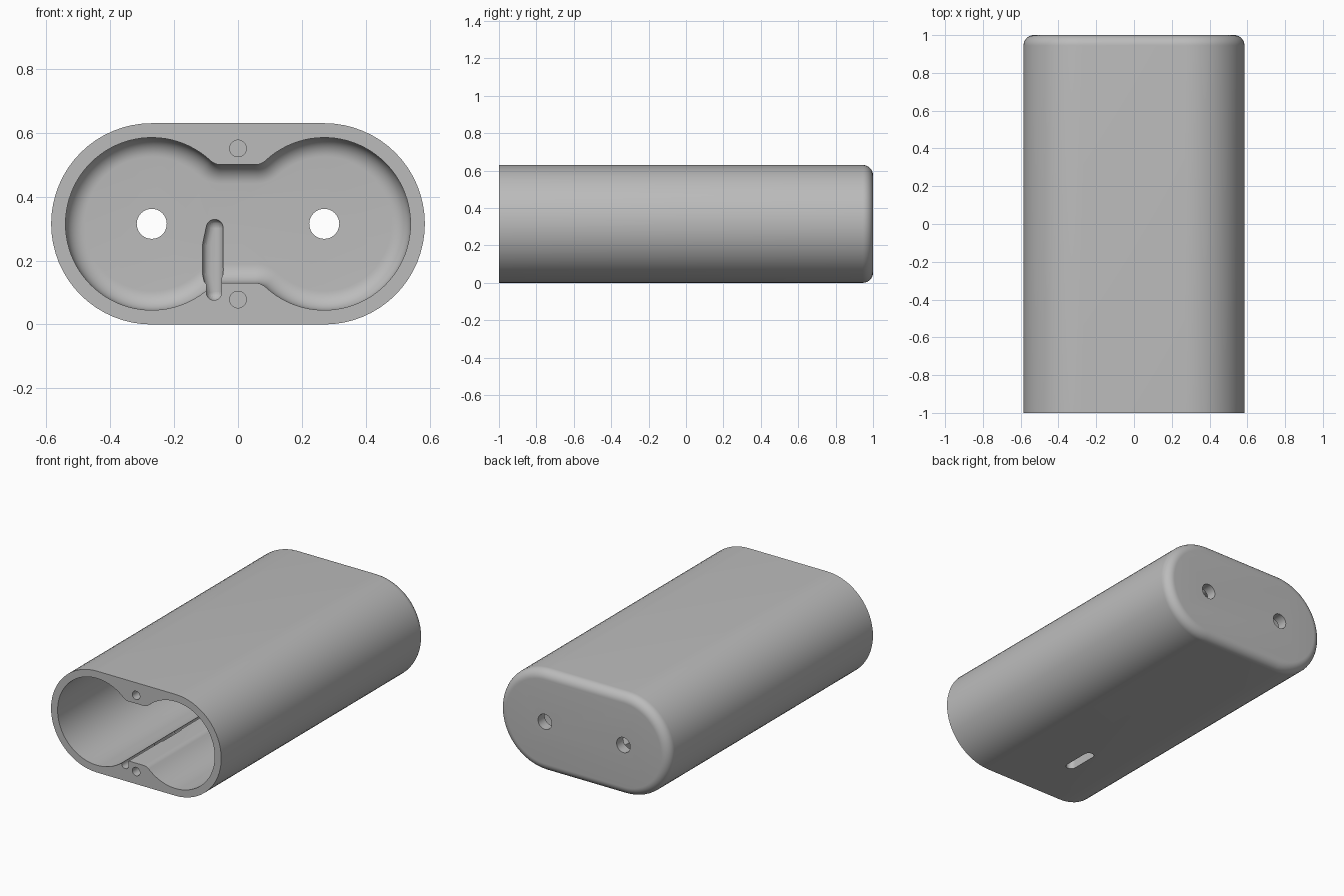
import bpy, bmesh
from math import sin, cos, pi, atan2, sqrt
from mathutils import Matrix

cube = bpy.data.objects.get("Cube")
if cube:
    bpy.data.objects.remove(cube)

MID = 0.315      # height of the centre line
CX = 0.27        # offset of the two round chambers
FLOOR = 0.935    # inner face of the end wall


def arc(cx, cz, r, a, b, n):
    return [(cx + r * cos(a + (b - a) * i / n), cz + r * sin(a + (b - a) * i / n))
            for i in range(n + 1)]


def stadium(cx, r, n=32):
    """Outline with two round ends on the x axis."""
    return arc(cx, 0, r, -pi / 2, pi / 2, n) + arc(-cx, 0, r, pi / 2, 3 * pi / 2, n)


def chamber_outline(inset):
    """Two overlapping circles joined by a neck with rounded corners."""
    r, neck, fillet = 0.27 - inset, 0.185 - inset, 0.05 + inset
    up = neck + fillet
    dx = sqrt((r + fillet) ** 2 - up ** 2)
    touch = atan2(up, -dx)
    q = arc(CX, 0, r, 0, touch, 32)
    q += arc(CX - dx, up, fillet, touch - pi, -pi / 2, 10)[1:]
    top = q + [(-x, z) for x, z in reversed(q)]
    return top + [(x, -z) for x, z in reversed(top)][1:-1]


def add_object(name, bm):
    bmesh.ops.recalc_face_normals(bm, faces=bm.faces)
    mesh = bpy.data.meshes.new(name)
    bm.to_mesh(mesh)
    bm.free()
    obj = bpy.data.objects.new(name, mesh)
    bpy.context.collection.objects.link(obj)
    return obj


def loft(name, rings):
    """Closed solid through matching rings of 3D points."""
    bm = bmesh.new()
    loops = [[bm.verts.new(p) for p in ring] for ring in rings]
    n = len(loops[0])
    for a, b in zip(loops, loops[1:]):
        for i in range(n):
            bm.faces.new((a[i], a[(i + 1) % n], b[(i + 1) % n], b[i]))
    bm.faces.new(loops[0])
    bm.faces.new(loops[-1])
    return add_object(name, bm)


def along_y(outline, y, x0=0, z0=MID):
    return [(x0 + x, y, z0 + z) for x, z in outline]


def rounded_loft(name, outline, start, end, radius, steps=10):
    """Extrude along y with a rounded edge at the far end."""
    rings = [along_y(outline(0), start)]
    for i in range(steps + 1):
        a = pi / 2 * i / steps
        rings.append(along_y(outline(radius * (1 - cos(a))), end - radius + radius * sin(a)))
    return loft(name, rings)


def round_hole(name, x, z, r, start, end):
    ring = arc(0, 0, r, 0, 2 * pi, 40)[:-1]
    return loft(name, [along_y(ring, start, x, z), along_y(ring, end, x, z)])


# Outer shell
body = rounded_loft("housing", lambda d: stadium(CX, MID - d), -1, 1, 0.055)

# Double chamber
cutters = [rounded_loft("chamber_cutter", chamber_outline, -1.1, FLOOR, 0.06)]

# Terminal holes through the end wall
for side in (-1, 1):
    cutters.append(round_hole("terminal_cutter", side * CX, MID, 0.047, 0.8, 1.1))

# Screw holes in the front rim
for z in (0.078, 0.551):
    cutters.append(round_hole("screw_cutter", 0, z, 0.026, -1.1, -0.7))

# Wire groove along the chamber floor
WIRE_X = -0.075
groove = [(z, x) for x, z in stadium(0.03, 0.024, 12)]
cutters.append(loft("groove_cutter", [along_y(groove, y, WIRE_X, 0.13) for y in (-1.1, FLOOR)]))

# Bowed wire groove in the end wall
bm = bmesh.new()
for x, z in ((-0.073, 0.302), (-0.084, 0.25), (-0.084, 0.16), (-0.073, 0.102)):
    bmesh.ops.create_uvsphere(bm, u_segments=24, v_segments=16, radius=0.027,
                              matrix=Matrix.Translation((x, FLOOR - 0.003, z)))
hull = bmesh.ops.convex_hull(bm, input=bm.verts)
inside = {v for v in hull["geom_interior"] if isinstance(v, bmesh.types.BMVert)}
bmesh.ops.delete(bm, geom=list(inside), context="VERTS")
cutters.append(add_object("wall_groove_cutter", bm))

# Cable slot through the underside
slot = stadium(0.08, 0.03, 16)
cutters.append(loft("slot_cutter", [[(WIRE_X + b, -0.58 + a, z) for a, b in slot]
                                    for z in (-0.1, 0.14)]))

# Carve everything out of the shell
bpy.context.view_layer.objects.active = body
for cutter in cutters:
    cutter.hide_render = True
    mod = body.modifiers.new("carve", "BOOLEAN")
    mod.operation = "DIFFERENCE"
    mod.solver = "EXACT"
    mod.object = cutter
    bpy.ops.object.modifier_apply(modifier=mod.name)
for cutter in cutters:
    bpy.data.objects.remove(cutter)

# Plain grey plastic
grey = bpy.data.materials.new("grey plastic")
grey.use_nodes = True
colour = (0.5, 0.5, 0.5, 1)
grey.diffuse_color = colour
grey.node_tree.nodes["Principled BSDF"].inputs["Base Color"].default_value = colour
body.data.materials.clear()
body.data.materials.append(grey)
for face in body.data.polygons:
    face.material_index = 0

bpy.ops.object.select_all(action="DESELECT")
body.select_set(True)
bpy.ops.object.shade_smooth_by_angle(angle=pi / 6)
